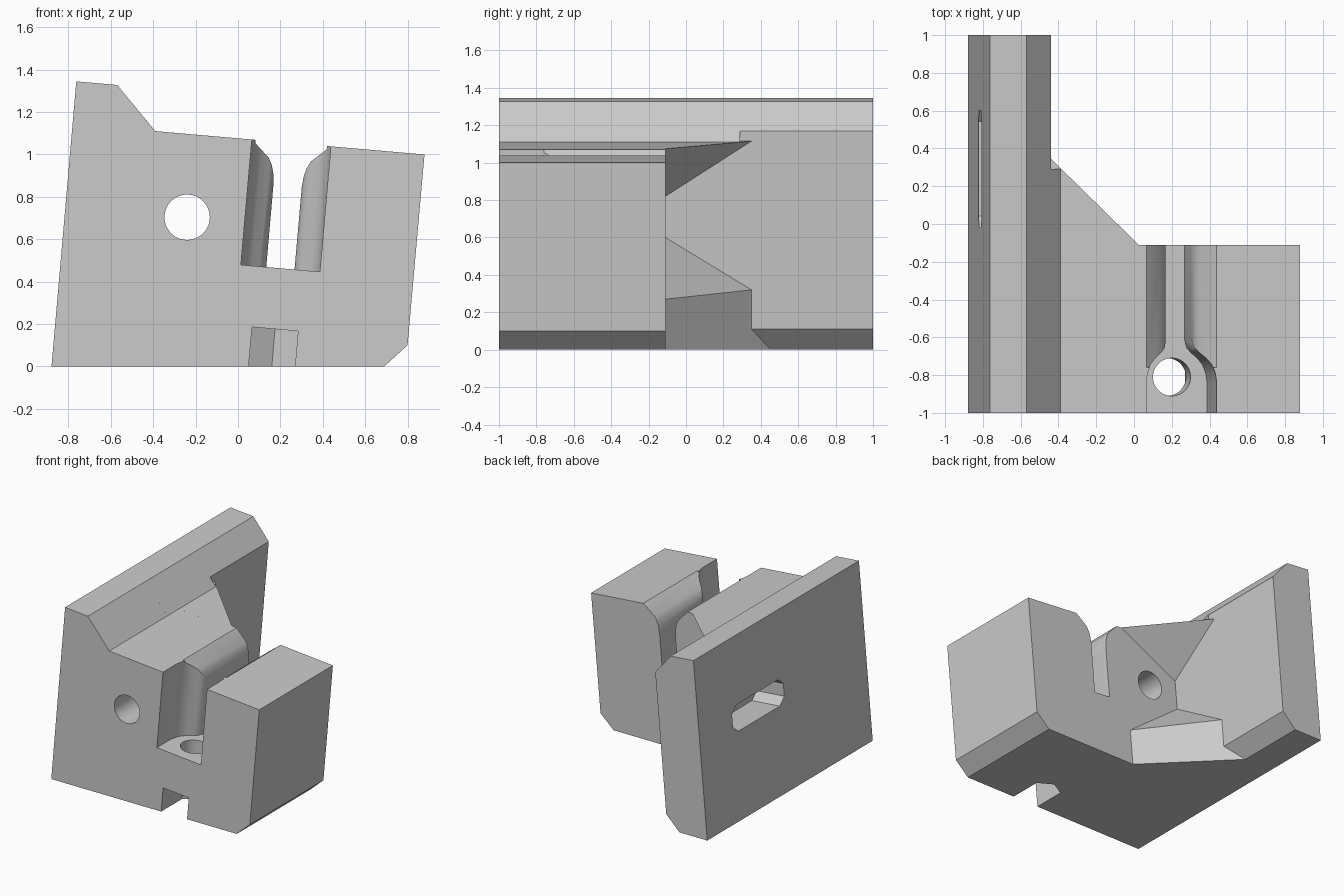
import bpy, bmesh, math
from mathutils import Vector

cube = bpy.data.objects.get("Cube")
if cube:
    bpy.data.objects.remove(cube, do_unlink=True)

C, S = math.cos(math.radians(5)), math.sin(math.radians(5))
FRONT, BACK = -1.0, -0.11          # depth range of the clamp block

grey = bpy.data.materials.new("plain grey")
grey.use_nodes = True
grey.diffuse_color = (0.6, 0.6, 0.6, 1)
grey.node_tree.nodes["Principled BSDF"].inputs["Base Color"].default_value = (0.6, 0.6, 0.6, 1)


def finish(name, bm):
    bmesh.ops.recalc_face_normals(bm, faces=bm.faces)
    mesh = bpy.data.meshes.new(name)
    bm.to_mesh(mesh)
    bm.free()
    mesh.materials.append(grey)
    obj = bpy.data.objects.new(name, mesh)
    bpy.context.collection.objects.link(obj)
    return obj


def loft(name, ring_a, ring_b):
    """Solid between two matching rings."""
    bm = bmesh.new()
    a = [bm.verts.new(p) for p in ring_a]
    b = [bm.verts.new(p) for p in ring_b]
    bm.faces.new(a)
    bm.faces.new(b)
    for i in range(len(a)):
        j = (i + 1) % len(a)
        bm.faces.new((a[i], a[j], b[j], b[i]))
    return finish(name, bm)


def hull(name, points):
    bm = bmesh.new()
    for p in points:
        bm.verts.new(p)
    res = bmesh.ops.convex_hull(bm, input=bm.verts)
    junk = {v for v in res["geom_interior"] + res["geom_unused"] if isinstance(v, bmesh.types.BMVert)}
    bmesh.ops.delete(bm, geom=list(junk), context="VERTS")
    return finish(name, bm)


def along_y(name, profile, y0, y1):
    return loft(name, [(x, y0, z) for x, z in profile], [(x, y1, z) for x, z in profile])


def tilted(h, v, y):
    """Point in the leaning frame of the slot: h across, v up from its floor."""
    return Vector((0.2 + h * C + v * S, y, 0.463 - h * S + v * C))


def along_tilt(name, plan, v0, v1):
    return loft(name, [tilted(h, v0, y) for h, y in plan], [tilted(h, v1, y) for h, y in plan])


def circle(x, y, r, n=48):
    return [(x + r * math.cos(math.tau * i / n), y + r * math.sin(math.tau * i / n)) for i in range(n)]


def face_x(z):
    """Inner face of the leaning plate."""
    return -0.44 + (z - 1.17) * S / C


def on_plate(u, y, z):
    return Vector((face_x(z) + u, y, z))


def combine(target, tool, operation):
    mod = target.modifiers.new(tool.name, "BOOLEAN")
    mod.operation, mod.solver, mod.object = operation, "EXACT", tool
    bpy.context.view_layer.objects.active = target
    bpy.ops.object.modifier_apply(modifier=mod.name)
    bpy.data.objects.remove(tool, do_unlink=True)


# Clamp block
bracket = along_y("mounting_bracket", [
    (-0.88, 0), (-0.763, 1.345), (-0.57, 1.328), (-0.39, 1.11), (0.88, 1.0),
    (0.80, 0.10), (0.69, 0)], FRONT, BACK)

# Leaning plate
plate = along_y("plate", [
    (-0.88, 0), (-0.763, 1.345), (-0.57, 1.328), (-0.44, 1.17),
    (face_x(0.11), 0.11), (-0.645, 0)], -0.6, 1)

# Upper gusset: a corner wedge with a sloping underside
tip, end = Vector((0.025, BACK, 1.074)), on_plate(0, 0.35, 1.115)
low, corner = on_plate(0, BACK, 0.82), on_plate(0, BACK, 1.115)
dx, dy = Vector((-0.05, 0, 0)), Vector((0, -0.05, 0))
upper = hull("upper_gusset", [tip, end, low, corner, tip + dy, low + dy, corner + dy,
                              end + dx, low + dx, corner + dx])
ridge = along_y("ridge", [(-0.46, 1.195), (-0.39, 1.11), (-0.47, 1.08)], -0.3, 0.29)

# Lower gusset: a diagonal prism with a sloping top
y_far = 0.47
points = [on_plate(0.46, y, z) for y in (BACK, BACK - 0.05) for z in (0, 0.27)]
points += [on_plate(-0.12, y_far, z) for z in (0, 0.333)]
points += [on_plate(-0.12, BACK - 0.05, z) for z in (0, 0.333)]
points += [on_plate(0, BACK, 0.6), on_plate(0, BACK - 0.05, 0.6), on_plate(-0.05, BACK, 0.6)]
lower = hull("lower_gusset", points)

for part in (plate, upper, ridge, lower):
    combine(bracket, part, "UNION")

# Keyhole-shaped channel: wide at the front, narrow behind
side = [(0.187, -1.1), (0.187, -0.84), (0.18, -0.79), (0.163, -0.745), (0.135, -0.71),
        (0.1, -0.68), (0.079, -0.655), (0.067, -0.61), (0.067, 0.1)]
key = along_tilt("channel", side + [(-h, y) for h, y in reversed(side)], 0, 0.9)

# Flared mouth of the narrow part
edge = [(0.067, 0.34), (0.067, 0.39), (0.072, 0.44), (0.082, 0.48), (0.1, 0.515),
        (0.187, 0.594), (0.237, 0.64)]
edge += [(-h, v) for h, v in reversed(edge)]
flare = loft("flare", [tilted(h, v, -0.76) for h, v in edge], [tilted(h, v, 0.1) for h, v in edge])

# Screw hole below the channel and its nut trap
screw = along_tilt("screw_hole", circle(0, -0.81, 0.1), -0.6, 0.1)
trap = along_tilt("nut_trap", [(-0.109, -1.1), (-0.109, -0.747), (0, -0.685),
                               (0.109, -0.747), (0.109, -1.1)], -0.6, -0.288)

# Round hole through the block
bore = along_y("bore", circle(-0.24, 0.704, 0.107), -1.1, 0)


def octagon(half, top, y_cut, z_bot, z_lo, z_hi, z_top):
    """Ring of a long octagon centred on the plate slot, as (y, z)."""
    mid = 0.292
    return [(mid - half, z_lo), (mid - y_cut, z_bot), (mid + y_cut, z_bot), (mid + half, z_lo),
            (mid + half, z_hi), (mid + top, z_top), (mid - top, z_top), (mid - half, z_hi)]


def sunk(ring, depth):
    return [on_plate(0, y, z) + depth * Vector((-C, 0, S)) for y, z in ring]


# Recess with a sloping roof, and the slot through the plate
recess = loft("recess",
              sunk(octagon(0.398, 0.125, 0.26, 0.53, 0.63, 0.82, 1.012), 0) ,
              sunk(octagon(0.398, 0.25, 0.26, 0.53, 0.63, 0.82, 0.92), 0.17))
slot_ring = octagon(0.31, 0.25, 0.25, 0.618, 0.67, 0.765, 0.815)
slot = loft("slot", sunk(slot_ring, 0.1), sunk(slot_ring, 0.6))

for cutter in (key, flare, screw, trap, bore, recess, slot):
    combine(bracket, cutter, "DIFFERENCE")

bpy.ops.object.select_all(action="DESELECT")
bracket.select_set(True)
bpy.context.view_layer.objects.active = bracket
bpy.ops.object.shade_smooth_by_angle(angle=math.radians(28))
